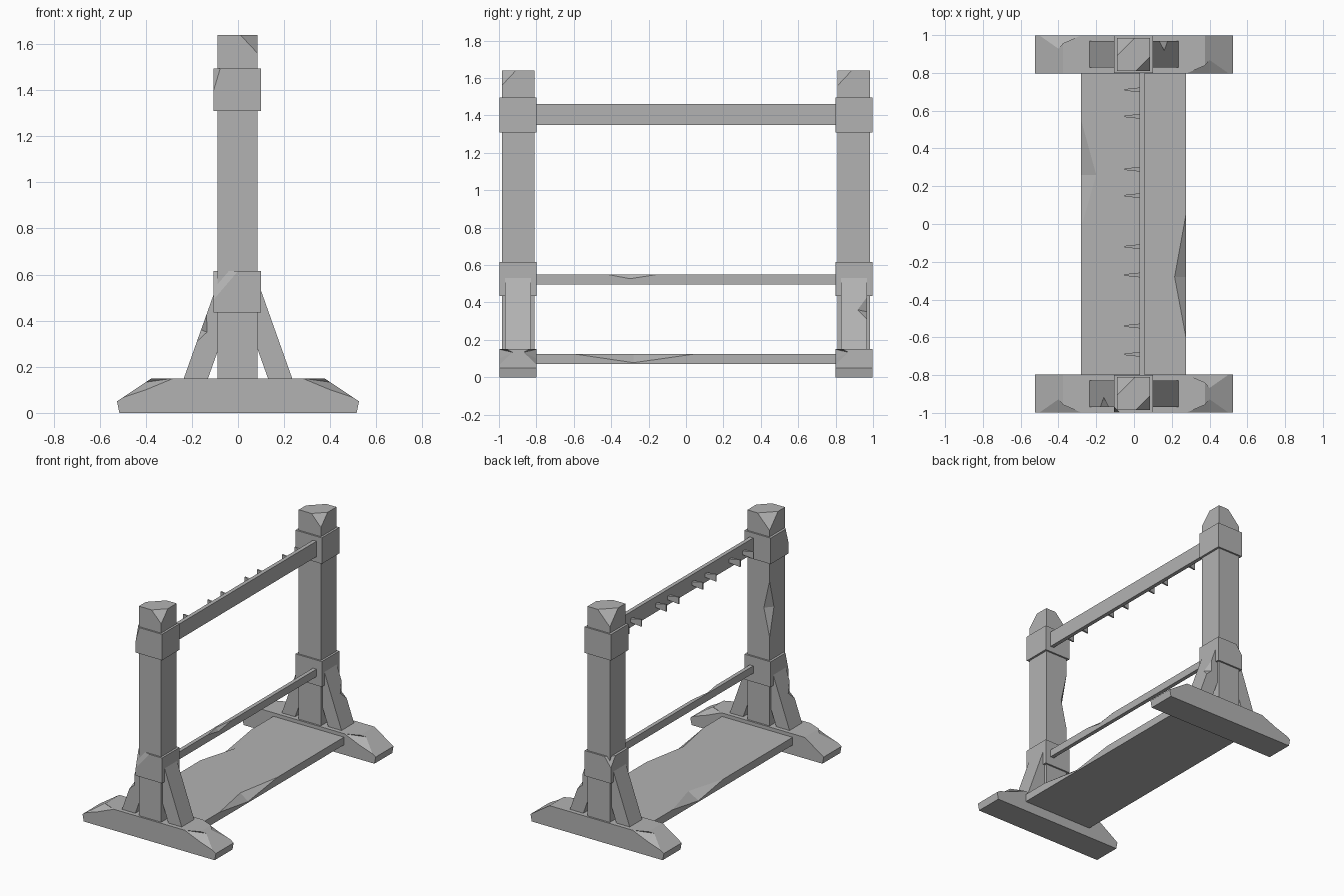
import bpy, bmesh
from mathutils import Vector

old = bpy.data.objects.get("Cube")
if old:
    bpy.data.objects.remove(old, do_unlink=True)

grey = bpy.data.materials.new("plain_grey")
grey.use_nodes = True
grey.diffuse_color = (0.45, 0.45, 0.45, 1)
grey.node_tree.nodes["Principled BSDF"].inputs["Base Color"].default_value = (0.45, 0.45, 0.45, 1)


def finish(name, bm):
    bmesh.ops.recalc_face_normals(bm, faces=bm.faces)
    mesh = bpy.data.meshes.new(name)
    bm.to_mesh(mesh)
    bm.free()
    mesh.materials.append(grey)
    obj = bpy.data.objects.new(name, mesh)
    bpy.context.collection.objects.link(obj)
    return obj


def hull(name, points):
    bm = bmesh.new()
    for p in points:
        bm.verts.new(p)
    bmesh.ops.convex_hull(bm, input=bm.verts)
    return finish(name, bm)


def box(name, x, y, z):
    return hull(name, [(a, b, c) for a in x for b in y for c in z])


def prism(name, profile, y):
    """Extrude an x-z outline between two y values."""
    bm = bmesh.new()
    face = bm.faces.new([bm.verts.new((px, y[0], pz)) for px, pz in profile])
    new = bmesh.ops.extrude_face_region(bm, geom=[face])["geom"]
    moved = [v for v in new if isinstance(v, bmesh.types.BMVert)]
    bmesh.ops.translate(bm, verts=moved, vec=(0, y[1] - y[0], 0))
    return finish(name, bm)


def chip(obj, points, outward):
    """Knock a faceted chip off an edge or corner."""
    pts = [Vector(p) for p in points]
    push = Vector(outward) * 0.1
    cutter = hull("chip_cutter", pts + [p + push for p in pts])
    cutter.hide_render = True
    mod = obj.modifiers.new("chip", "BOOLEAN")
    mod.operation = "DIFFERENCE"
    mod.solver = "EXACT"
    mod.object = cutter
    bpy.context.view_layer.objects.active = obj
    bpy.ops.object.modifier_apply(modifier=mod.name)
    bpy.data.objects.remove(cutter, do_unlink=True)


def corner_chip(obj, corner, sx, sy, a, depth):
    x, y, z = corner
    chip(obj, [corner, (x - sx * a, y, z), (x, y - sy * a, z), (x, y, z - depth)], (sx, sy, 1))


foot_outline = [(-0.515, 0), (0.515, 0), (0.525, 0.05), (0.375, 0.15), (-0.375, 0.15), (-0.525, 0.05)]
brace_outline = [(0.235, 0.15), (0.1, 0.53), (0.03, 0.53), (0.03, 0.43), (0.13, 0.15)]
feet, posts, collars, braces = {}, {}, {}, {}

# End frames: foot, post, two collars and a pair of braces each
for s, end in ((-1, "front"), (1, "back")):
    c = s * 0.898
    feet[s] = prism(end + "_foot", foot_outline, (c - 0.1, c + 0.1))
    posts[s] = box(end + "_post", (-0.09, 0.085), (c - 0.087, c + 0.087), (0.12, 1.64))
    corner_chip(posts[s], (0.085, c - 0.087, 1.64), 1, -1, 0.075, 0.08)
    corner_chip(posts[s], (-0.09, c + 0.087, 1.64), -1, 1, 0.095, 0.1)
    for part, z in (("lower", (0.435, 0.615)), ("upper", (1.31, 1.495))):
        collars[s, part] = box(f"{end}_{part}_collar", (-0.107, 0.1), (c - 0.099, c + 0.099), z)
    for m, side in ((1, "left"), (-1, "right")):
        outline = [(m * px, pz) for px, pz in brace_outline]
        braces[s, m] = prism(f"{end}_{side}_brace", outline, (c - 0.07, c + 0.07))
        # Chipped outer edge on one brace of each frame
        if m == s:
            y = c + s * 0.07
            chip(braces[s, m], [(m * 0.178, y, 0.31), (m * 0.136, y, 0.43),
                                (m * 0.135, y, 0.35), (m * 0.16, y - s * 0.05, 0.361)], (m, s, 0.3))

# Chips on the front post and collars
chip(posts[-1], [(-0.09, -0.811, 0.78), (-0.09, -0.811, 1.18),
                 (-0.045, -0.811, 0.98), (-0.09, -0.86, 0.98)], (-1, 1, 0))
low = collars[-1, "lower"]
chip(low, [(-0.107, -0.997, 0.615), (0, -0.997, 0.615),
           (-0.107, -0.997, 0.49), (-0.107, -0.965, 0.615)], (-1, -1, 1))
corner_chip(collars[-1, "upper"], (-0.107, -0.997, 1.495), -1, -1, 0.03, 0.1)
corner_chip(collars[1, "lower"], (-0.107, 0.997, 0.615), -1, 1, 0.05, 0.07)

# Chipped top edges where the feet slope down, on both long sides
for s, m, out in ((1, -1, 1), (1, 1, -1), (-1, -1, -1), (-1, 1, 1), (-1, 1, -1)):
    y = s * 0.898 + out * 0.1
    chip(feet[s], [(m * 0.5, y, 0.0667), (m * 0.375, y, 0.15), (m * 0.28, y, 0.15),
                   (m * 0.4, y - out * 0.07, 0.1333), (m * 0.4, y, 0.1)], (m * 0.3, out, 1))

# Walking board between the feet, with a chip along each long edge
board = box("floor_board", (-0.28, 0.275), (-0.81, 0.81), (0.07, 0.125))
for x, inner, y0, y1, mid, sx in ((-0.28, -0.2, -0.02, 0.55, 0.26, -1), (0.275, 0.215, -0.6, 0.05, -0.28, 1)):
    chip(board, [(x, y0, 0.125), (x, y1, 0.125), (inner, mid, 0.125), (x, mid, 0.078)], (sx, 0, 1))

# Rails joining the posts
box("upper_rail", (0.03, 0.058), (-0.82, 0.82), (1.35, 1.46))
rail = box("lower_rail", (0.03, 0.058), (-0.82, 0.82), (0.497, 0.55))
chip(rail, [(0.058, -0.42, 0.55), (0.058, -0.15, 0.55),
            (0.038, -0.3, 0.55), (0.058, -0.3, 0.527)], (1, 0, 1))

# Hanging pegs in pairs: narrow towards the tip, with a tall end
for i, y in enumerate((-0.69, -0.54, -0.27, -0.12, 0.15, 0.29, 0.57, 0.71)):
    hull(f"peg_{i + 1}", [(x, y + j * w, 1.4 + k * h)
                          for x, w, h in ((0.035, 0.013, 0.012), (-0.05, 0.004, 0.026))
                          for j in (-1, 1) for k in (-1, 1)])
